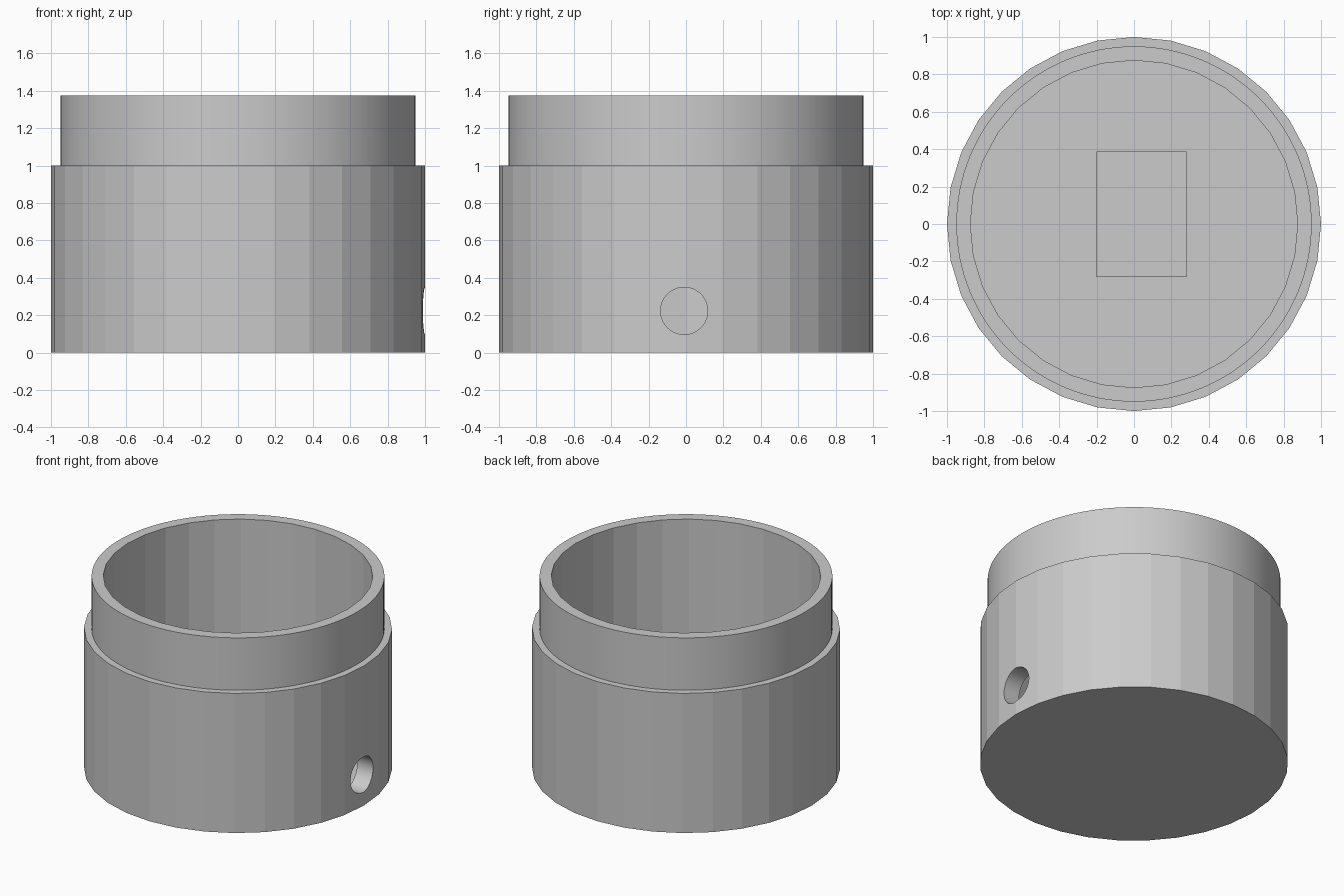
import bpy
import math

cube = bpy.data.objects.get("Cube")
if cube:
    bpy.data.objects.remove(cube, do_unlink=True)

grey = bpy.data.materials.new("plain_grey")
grey.use_nodes = True
colour = (0.6, 0.6, 0.6, 1)
grey.diffuse_color = colour
grey.node_tree.nodes["Principled BSDF"].inputs["Base Color"].default_value = colour


def finish(name):
    obj = bpy.context.object
    obj.name = name
    obj.data.materials.append(grey)
    return obj


def cylinder(name, sides, radius, low, high):
    bpy.ops.mesh.primitive_cylinder_add(vertices=sides, radius=radius, depth=high - low,
                                        location=(0, 0, (low + high) / 2))
    return finish(name)


def combine(target, tool, operation):
    # Apply the boolean, then drop the helper object
    bpy.context.view_layer.objects.active = target
    mod = target.modifiers.new(operation, "BOOLEAN")
    mod.operation = operation
    mod.solver = "EXACT"
    mod.object = tool
    bpy.ops.object.modifier_apply(modifier=mod.name)
    bpy.data.objects.remove(tool, do_unlink=True)


FLOOR = 0.09

# Faceted outer body with a round, narrower neck
cup = cylinder("cup_body", 32, 1.0, 0, 1.0)
combine(cup, cylinder("neck", 128, 0.95, 0.5, 1.375), "UNION")

# Faceted hollow, open at the top
combine(cup, cylinder("hollow", 32, 0.875, FLOOR, 1.6), "DIFFERENCE")

# Round cable hole through the +x wall
bpy.ops.mesh.primitive_cylinder_add(vertices=96, radius=0.126, depth=0.6,
                                    location=(0.95, -0.01, 0.223),
                                    rotation=(0, math.pi / 2, 0))
combine(cup, finish("cable_hole"), "DIFFERENCE")

# Shallow rectangular pocket in the floor
bpy.ops.mesh.primitive_cube_add(size=1, location=(0.04, 0.052, FLOOR + 0.08))
pocket = finish("floor_pocket")
pocket.scale = (0.48, 0.666, 0.22)
combine(cup, pocket, "DIFFERENCE")

# Smooth the fine curves, keep the wide facets flat
bpy.ops.object.select_all(action="DESELECT")
cup.select_set(True)
bpy.context.view_layer.objects.active = cup
bpy.ops.object.shade_smooth_by_angle(angle=math.radians(5))
